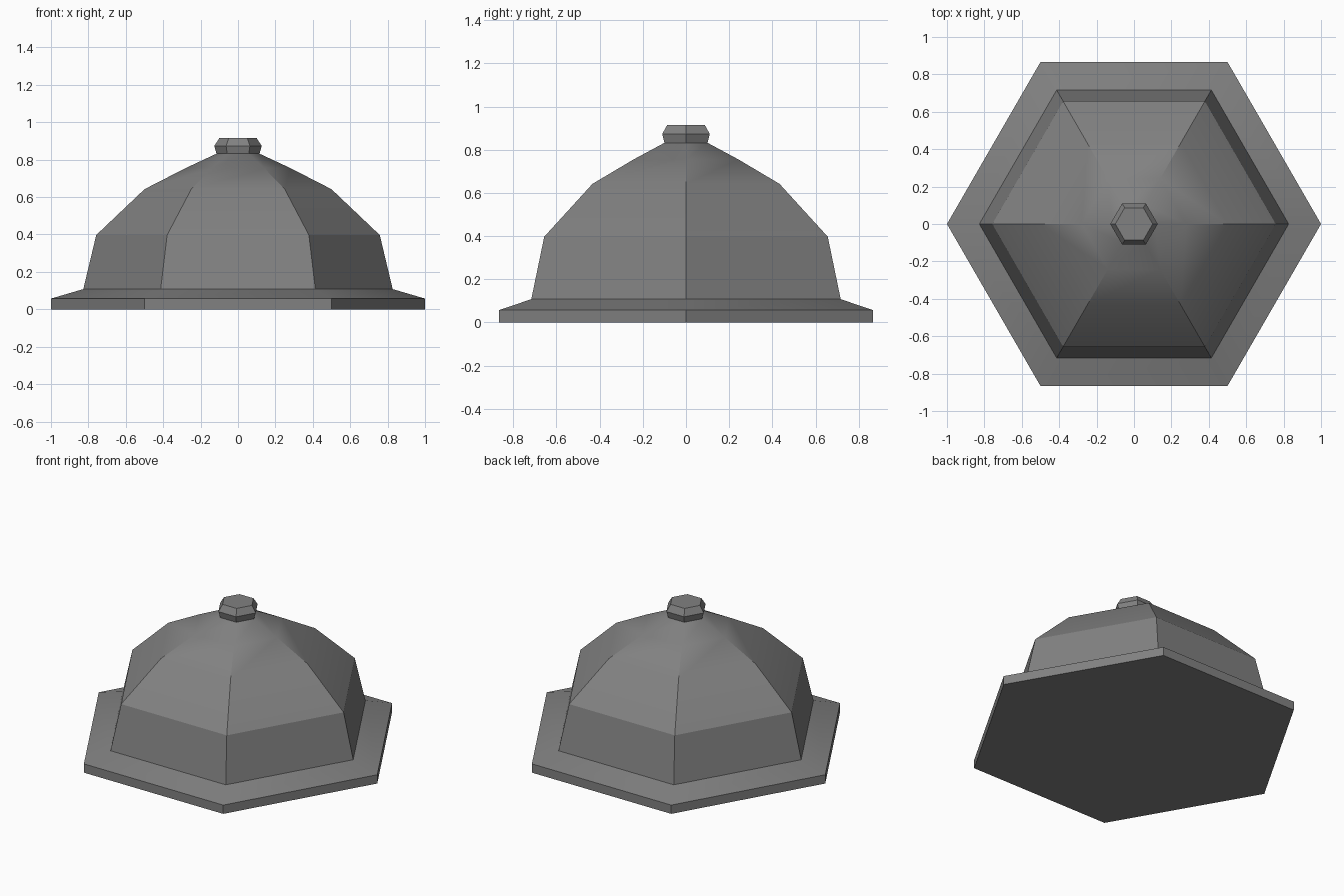
import bpy
import bmesh
from math import cos, sin, pi, radians

cube = bpy.data.objects.get("Cube")
if cube:
    bpy.data.objects.remove(cube, do_unlink=True)

SIDES = 6

grey = bpy.data.materials.new("mid grey")
grey.use_nodes = True
colour = (0.22, 0.22, 0.22, 1)
grey.diffuse_color = colour
grey.node_tree.nodes["Principled BSDF"].inputs["Base Color"].default_value = colour


def hex_lathe(name, profile, cap_bottom=False, cap_top=False):
    """Stack hexagonal rings (radius, height), with corners on the x axis."""
    bm = bmesh.new()
    rings = []
    for radius, z in profile:
        rings.append([bm.verts.new((radius * cos(2 * pi * i / SIDES),
                                    radius * sin(2 * pi * i / SIDES), z))
                      for i in range(SIDES)])
    for low, high in zip(rings, rings[1:]):
        for i in range(SIDES):
            j = (i + 1) % SIDES
            bm.faces.new((low[i], low[j], high[j], high[i]))
    if cap_bottom:
        bm.faces.new(rings[0][::-1])
    if cap_top:
        bm.faces.new(rings[-1])
    mesh = bpy.data.meshes.new(name)
    bm.to_mesh(mesh)
    bm.free()
    mesh.materials.append(grey)
    obj = bpy.data.objects.new(name, mesh)
    bpy.context.collection.objects.link(obj)
    # Soften only the shallow folds
    bpy.ops.object.select_all(action="DESELECT")
    obj.select_set(True)
    bpy.context.view_layer.objects.active = obj
    bpy.ops.object.shade_smooth_by_angle(angle=radians(29))
    return obj


# Wide foot with a sloping brim
hex_lathe("base_flange", [(1.0, 0), (1.0, 0.057), (0.827, 0.108)], cap_bottom=True)

# Faceted dome
hex_lathe("dome", [(0.827, 0.108), (0.758, 0.397), (0.5, 0.642),
                   (0.28, 0.755), (0.115, 0.832)])

# Knob on top
hex_lathe("knob", [(0.115, 0.832), (0.127, 0.873), (0.1, 0.915)], cap_top=True)
